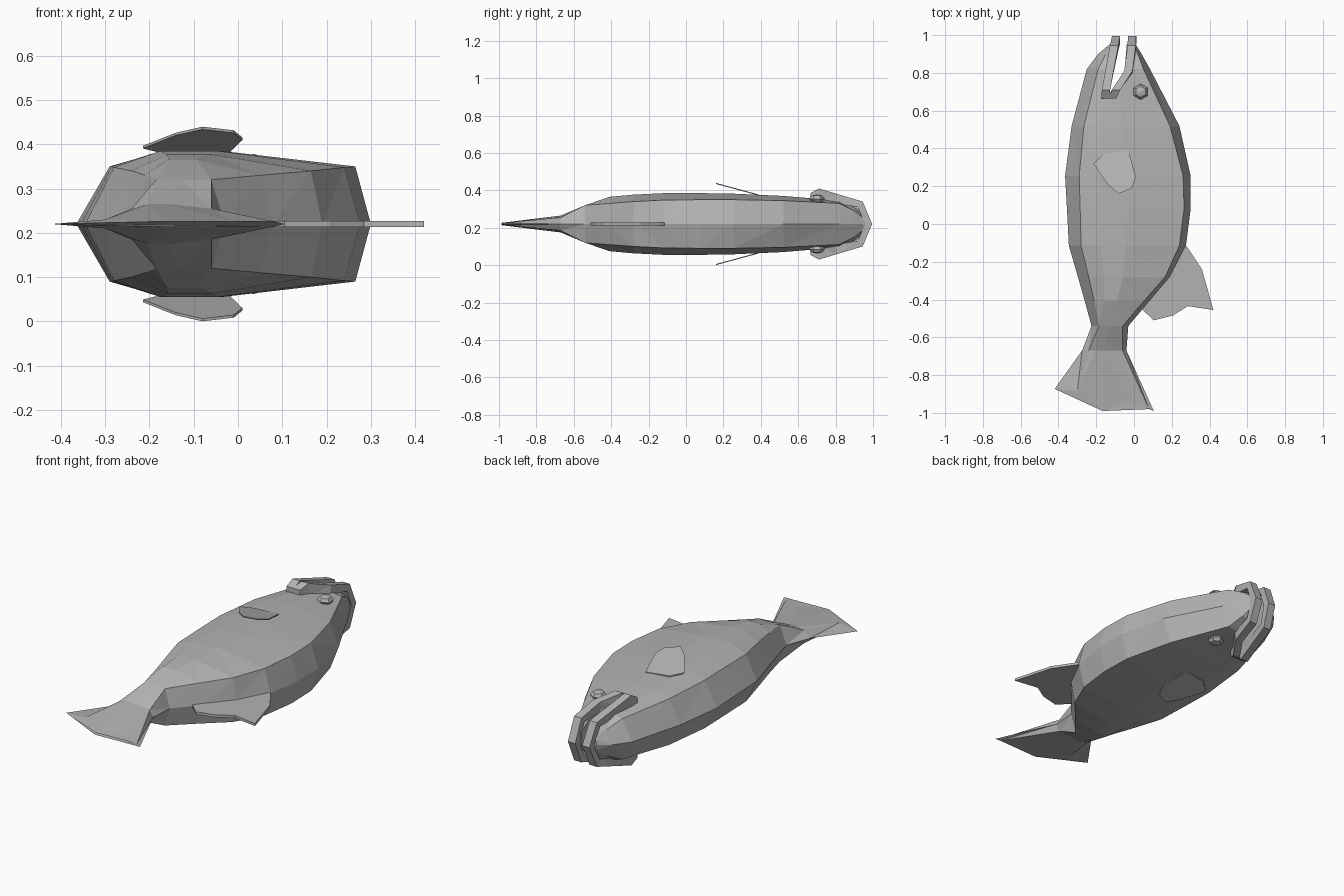
import bpy, bmesh
from mathutils import Vector

MID = 0.22  # height of the symmetry plane

cube = bpy.data.objects.get("Cube")
if cube:
    bpy.data.objects.remove(cube, do_unlink=True)

grey = bpy.data.materials.new("fish_grey")
grey.use_nodes = True
colour = (0.45, 0.45, 0.45, 1)
grey.diffuse_color = colour
grey.node_tree.nodes["Principled BSDF"].inputs["Base Color"].default_value = colour


def finish(name, bm):
    bmesh.ops.recalc_face_normals(bm, faces=bm.faces)
    mesh = bpy.data.meshes.new(name)
    bm.to_mesh(mesh)
    bm.free()
    mesh.materials.append(grey)
    obj = bpy.data.objects.new(name, mesh)
    bpy.context.collection.objects.link(obj)
    return obj


def loft(name, rings):
    """Skin a list of closed rings and cap both ends."""
    bm = bmesh.new()
    rows = [[bm.verts.new(p) for p in ring] for ring in rings]
    for a, b in zip(rows, rows[1:]):
        for i in range(len(a)):
            j = (i + 1) % len(a)
            bm.faces.new((a[i], a[j], b[j], b[i]))
    bm.faces.new(rows[0])
    bm.faces.new(rows[-1][::-1])
    bmesh.ops.triangulate(bm, faces=[f for f in bm.faces if len(f.verts) == 4])
    return finish(name, bm)


def plate(name, outline, height, thick):
    """Thin slab whose middle height is a function of y."""
    rings = [[(x, y, MID + height(y) + s * thick) for x, y in outline] for s in (-1, 1)]
    return loft(name, rings)


def closed_ring(upper):
    """Mirror an upper half section (edge to edge) below the middle plane."""
    lower = [(x, y, -z) for x, y, z in upper[-2:0:-1]]
    return [(x, y, z + MID) for x, y, z in upper + lower]


# Body: y, outer left, inner left, inner right, outer right, edge and crown height
sections = [
    (0.95, -0.13, -0.12, 0.00, 0.01, 0.03, 0.06),
    (0.90, -0.19, -0.15, 0.02, 0.04, 0.07, 0.10),
    (0.82, -0.25, -0.19, 0.05, 0.085, 0.11, 0.125),
    (0.52, -0.33, -0.265, 0.19, 0.24, 0.125, 0.15),
    (0.255, -0.365, -0.29, 0.26, 0.30, 0.13, 0.162),
    (0.08, -0.355, -0.285, 0.265, 0.30, 0.13, 0.165),
    (-0.115, -0.345, -0.28, 0.24, 0.275, 0.128, 0.165),
    (-0.28, -0.297, -0.24, 0.165, 0.19, 0.12, 0.157),
    (-0.41, -0.26, -0.21, 0.05, 0.08, 0.11, 0.145),
    (-0.54, -0.225, -0.185, -0.06, -0.03, 0.10, 0.10),
    (-0.67, -0.275, -0.24, -0.06, -0.04, 0.035, 0.045),
]
rings = []
for y, x0, x1, x2, x3, edge, crown in sections:
    span = x2 - x1
    rings.append(closed_ring([(x0, y, 0), (x1, y, edge), (x1 + span * 0.2, y, crown),
                              (x1 + span * 0.45, y, crown), (x2, y, edge), (x3, y, 0)]))
# Forked tail edge
rings.append(closed_ring([(-0.42, -0.873, 0), (-0.3, -0.885, 0.01), (-0.165, -0.99, 0.006),
                          (-0.02, -0.94, 0.008), (0.08, -0.98, 0.006), (0.105, -0.99, 0)]))
body = loft("body_and_tail", rings)

# Mouth slot
slot = [(-0.13, 0.69), (-0.108, 0.81), (-0.08, 1.05), (-0.03, 1.05), (-0.05, 0.81)]
cutter = plate("mouth_cutter", slot, lambda y: 0, 0.4)
cutter.hide_render = True
cut = body.modifiers.new("mouth", "BOOLEAN")
cut.object = cutter
cut.operation = "DIFFERENCE"
cut.solver = "EXACT"
bpy.context.view_layer.objects.active = body
body.select_set(True)
bpy.ops.object.modifier_apply(modifier=cut.name)
bpy.data.objects.remove(cutter, do_unlink=True)

# Lips: hoops running round the snout from one cheek to the other
outer = [(0.665, 0.165), (0.71, 0.19), (0.81, 0.16), (0.945, 0.12), (0.995, 0)]
inner = [(0.665, 0.11), (0.71, 0.12), (0.80, 0.11), (0.92, 0.09), (0.955, 0)]


def lip(name, centres):
    half = []
    for (yo, zo), (yi, zi), x in zip(outer, inner, centres):
        a, b = x - 0.022, x + 0.022
        half.append([(a, yo, zo), (b, yo, zo), (b, yi, zi), (a, yi, zi)])
    under = [[(x, y, -z) for x, y, z in r] for r in half[-2::-1]]
    loft(name, [[(x, y, z + MID) for x, y, z in r] for r in half + under])


lip("upper_lip", [-0.115, -0.095, -0.03, -0.012, -0.01])
lip("lower_lip", [-0.152, -0.148, -0.13, -0.105, -0.095])

# Back fin
plate("back_fin", [(0.25, -0.10), (0.28, -0.12), (0.36, -0.24), (0.42, -0.455), (0.285, -0.435),
                   (0.205, -0.485), (0.105, -0.51), (0.04, -0.45), (0.0, -0.4)],
      lambda y: 0, 0.007)

# Side fins and eyes on both flanks
fin = [(-0.215, 0.32), (-0.16, 0.37), (-0.03, 0.39), (0.01, 0.25),
       (-0.01, 0.19), (-0.08, 0.16), (-0.14, 0.21)]
for side, name in ((1, "upper"), (-1, "lower")):
    plate(name + "_side_fin", fin, lambda y: side * (0.26 - 0.27 * y), 0.003)
    bm = bmesh.new()
    bmesh.ops.create_uvsphere(bm, u_segments=6, v_segments=4, radius=0.042)
    bmesh.ops.scale(bm, vec=(1, 1, 0.55), verts=bm.verts)
    bmesh.ops.translate(bm, vec=Vector((0.035, 0.70, MID + side * 0.135)), verts=bm.verts)
    finish(name + "_eye", bm)
